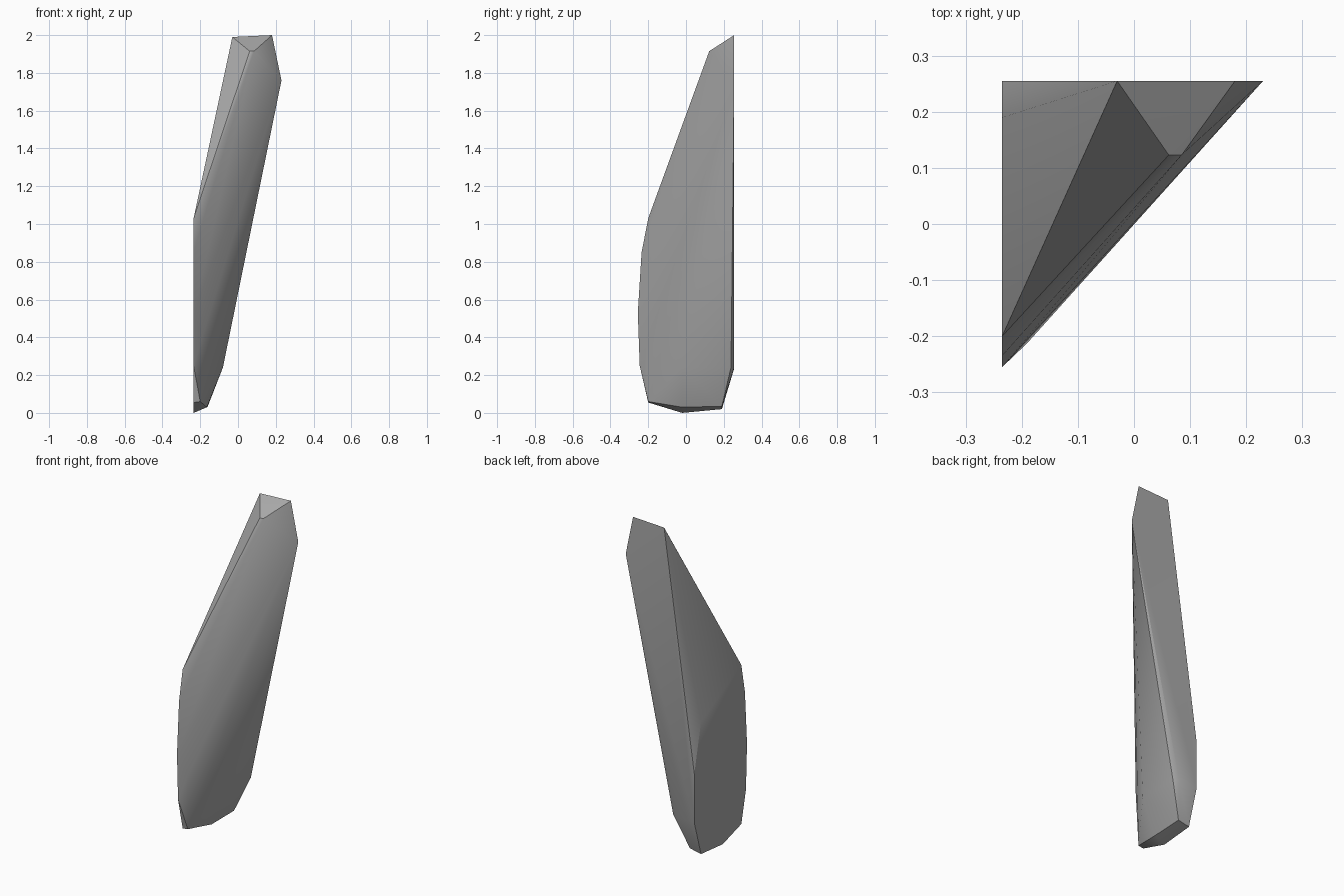
import bpy
import bmesh
import math

cube = bpy.data.objects.get("Cube")
if cube:
    bpy.data.objects.remove(cube, do_unlink=True)

# Stone colour
stone = bpy.data.materials.new("stone grey")
stone.use_nodes = True
grey = (0.40, 0.40, 0.40, 1.0)
stone.diffuse_color = grey
bsdf = stone.node_tree.nodes["Principled BSDF"]
bsdf.inputs["Base Color"].default_value = grey
bsdf.inputs["Roughness"].default_value = 0.9

LEFT, BACK = -0.235, 0.255      # the two flat cleavage planes

# Corners on the flat side plane, as (y, z)
side = [(-0.02, 0.0), (-0.20, 0.055), (-0.245, 0.25), (-0.255, 0.53),
        (-0.235, 0.85), (-0.20, 1.03), (0.19, 0.83), (BACK, 0.535),
        (BACK, 0.235), (0.19, 0.02)]
# Corners on the flat back plane, as (x, z)
back = [(-0.03, 1.99), (0.18, 2.0), (0.23, 1.76), (-0.11, 0.24)]
# Corners of the slanting broken face, from the tip down to the foot
slant = [(0.062, 0.123, 1.915), (0.085, 0.123, 1.915), (-0.19, -0.212, 0.40),
         (-0.08, -0.02, 0.24), (-0.08, 0.238, 0.24),
         (-0.20, -0.20, 0.06), (-0.165, -0.02, 0.03), (-0.16, 0.19, 0.035)]

corners = [(LEFT, y, z) for y, z in side] + [(x, BACK, z) for x, z in back] + slant

# Wrap the corners in a closed faceted skin
bm = bmesh.new()
for co in corners:
    bm.verts.new(co)
bmesh.ops.convex_hull(bm, input=bm.verts[:])
loose = [v for v in bm.verts if not v.link_faces]
bmesh.ops.delete(bm, geom=loose, context='VERTS')
bmesh.ops.dissolve_limit(bm, angle_limit=math.radians(1),
                         verts=bm.verts[:], edges=bm.edges[:])
bmesh.ops.recalc_face_normals(bm, faces=bm.faces[:])

mesh = bpy.data.meshes.new("stone_shard")
bm.to_mesh(mesh)
bm.free()
mesh.materials.append(stone)
shard = bpy.data.objects.new("stone_shard", mesh)
bpy.context.collection.objects.link(shard)

# Soft shading across shallow facets, crisp breaks elsewhere
bpy.ops.object.select_all(action='DESELECT')
shard.select_set(True)
bpy.context.view_layer.objects.active = shard
bpy.ops.object.shade_smooth_by_angle(angle=math.radians(30))
